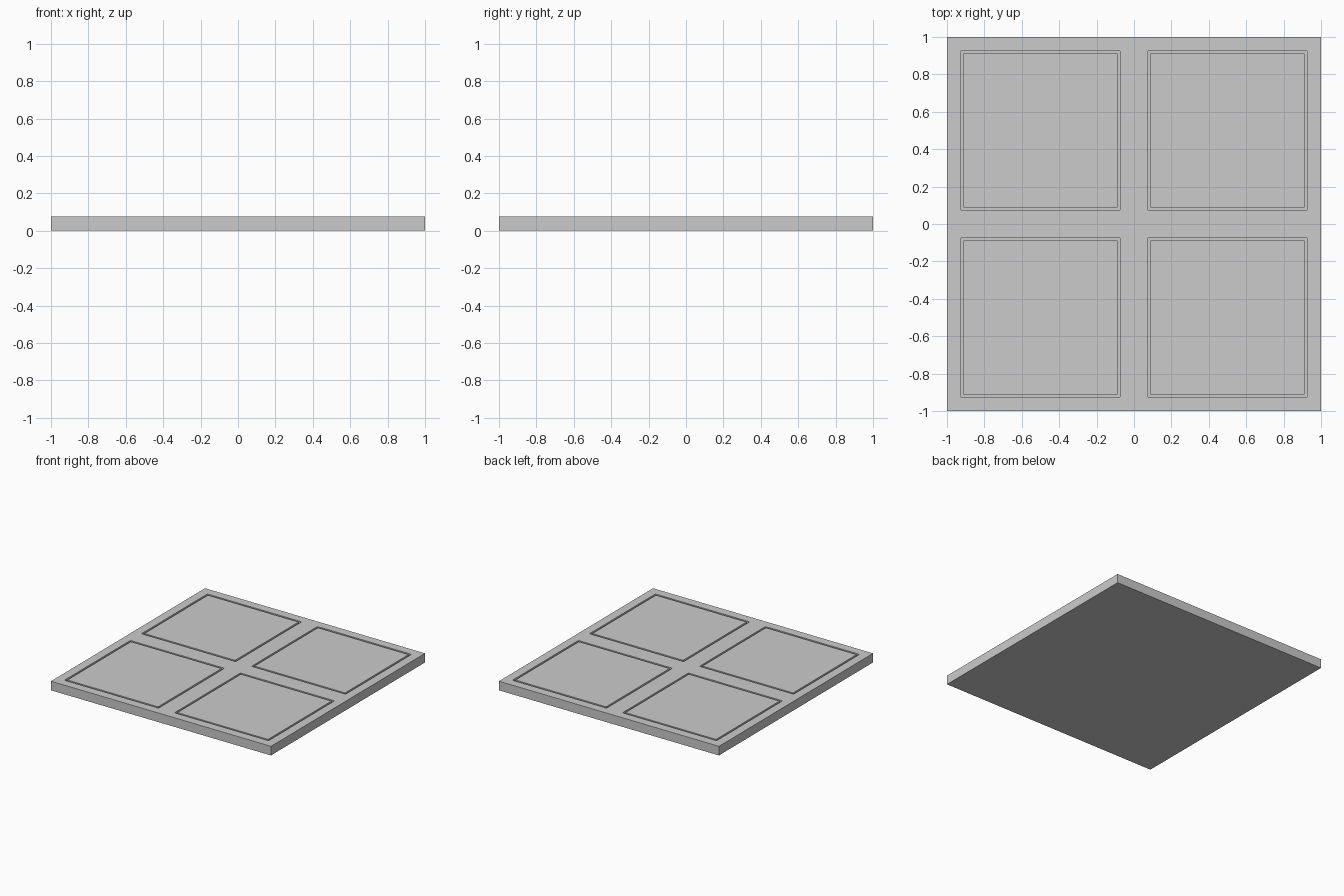
import bpy, bmesh

if "Cube" in bpy.data.objects:
    bpy.data.objects.remove(bpy.data.objects["Cube"])

SIZE, HEIGHT = 2.0, 0.075
OUTER, INNER = 0.856, 0.824   # groove outline and panel width
DEPTH = 0.025                 # groove depth


def box(name, sx, sy, z0, z1, centre=(0, 0), corner=0.0):
    """Box between two heights, optionally with softened vertical corners."""
    bm = bmesh.new()
    bmesh.ops.create_cube(bm, size=1)
    for v in bm.verts:
        v.co = (v.co.x * sx + centre[0], v.co.y * sy + centre[1],
                z1 if v.co.z > 0 else z0)
    if corner:
        upright = [e for e in bm.edges
                   if abs(e.verts[0].co.z - e.verts[1].co.z) > 1e-6]
        bmesh.ops.bevel(bm, geom=upright, offset=corner, segments=2,
                        profile=0.5, affect='EDGES')
    mesh = bpy.data.meshes.new(name)
    bm.to_mesh(mesh)
    bm.free()
    obj = bpy.data.objects.new(name, mesh)
    bpy.context.collection.objects.link(obj)
    return obj


def cut(target, cutter):
    """Subtract the cutter, apply, then remove the cutter."""
    mod = target.modifiers.new("cut", 'BOOLEAN')
    mod.operation, mod.solver, mod.object = 'DIFFERENCE', 'EXACT', cutter
    bpy.context.view_layer.objects.active = target
    bpy.ops.object.modifier_apply(modifier=mod.name)
    bpy.data.objects.remove(cutter)


# Base slab
slab = box("floor_tile", SIZE, SIZE, 0, HEIGHT)

# Four square grooves, each outlining one panel
for x in (-0.5, 0.5):
    for y in (-0.5, 0.5):
        ring = box("groove_cutter", OUTER, OUTER, HEIGHT - DEPTH, HEIGHT + 0.1,
                   (x, y), corner=0.01)
        core = box("panel_core", INNER, INNER, -0.1, HEIGHT + 0.2, (x, y))
        cut(ring, core)
        cut(slab, ring)
